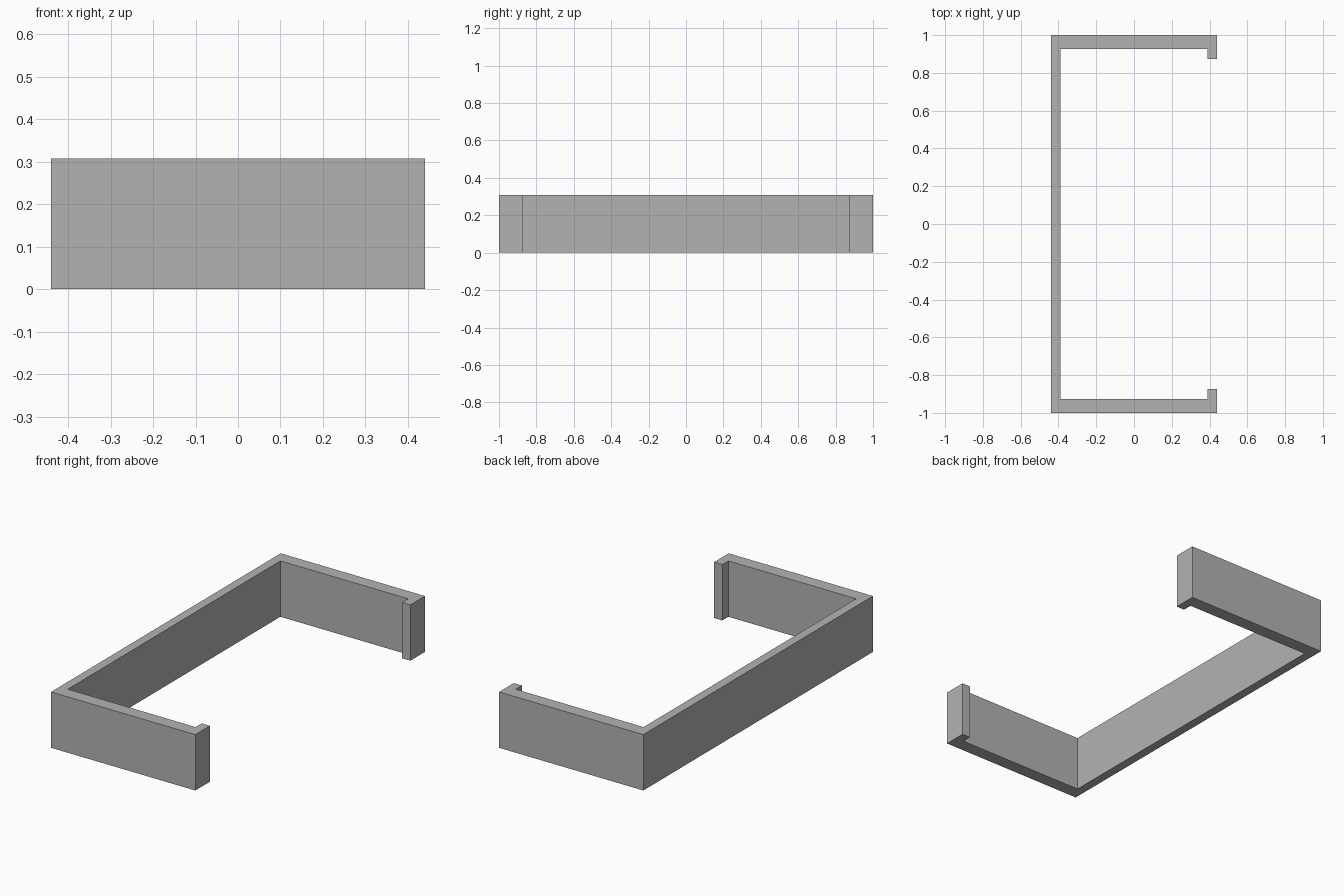
import bpy
import bmesh

cube = bpy.data.objects.get("Cube")
if cube:
    bpy.data.objects.remove(cube, do_unlink=True)

HEIGHT = 0.308

# Single plain grey
grey = bpy.data.materials.new("plain_grey")
grey.use_nodes = True
colour = (0.45, 0.45, 0.45, 1)
grey.diffuse_color = colour
grey.node_tree.nodes["Principled BSDF"].inputs["Base Color"].default_value = colour

# Half outline of the bracket: back wall, end arm and inward lip
half = [(-0.44, 1), (0.44, 1), (0.44, 0.873), (0.39, 0.873), (0.39, 0.926), (-0.39, 0.926)]
outline = half + [(x, -y) for x, y in reversed(half)]

# Extrude the closed outline upwards
bm = bmesh.new()
base = bm.faces.new([bm.verts.new((x, y, 0)) for x, y in outline])
walls = bmesh.ops.extrude_face_region(bm, geom=[base], use_keep_orig=True)
top = [v for v in walls["geom"] if isinstance(v, bmesh.types.BMVert)]
bmesh.ops.translate(bm, verts=top, vec=(0, 0, HEIGHT))
bmesh.ops.recalc_face_normals(bm, faces=bm.faces)

mesh = bpy.data.meshes.new("channel_bracket")
bm.to_mesh(mesh)
bm.free()
mesh.materials.append(grey)
bracket = bpy.data.objects.new("channel_bracket", mesh)
bpy.context.collection.objects.link(bracket)
